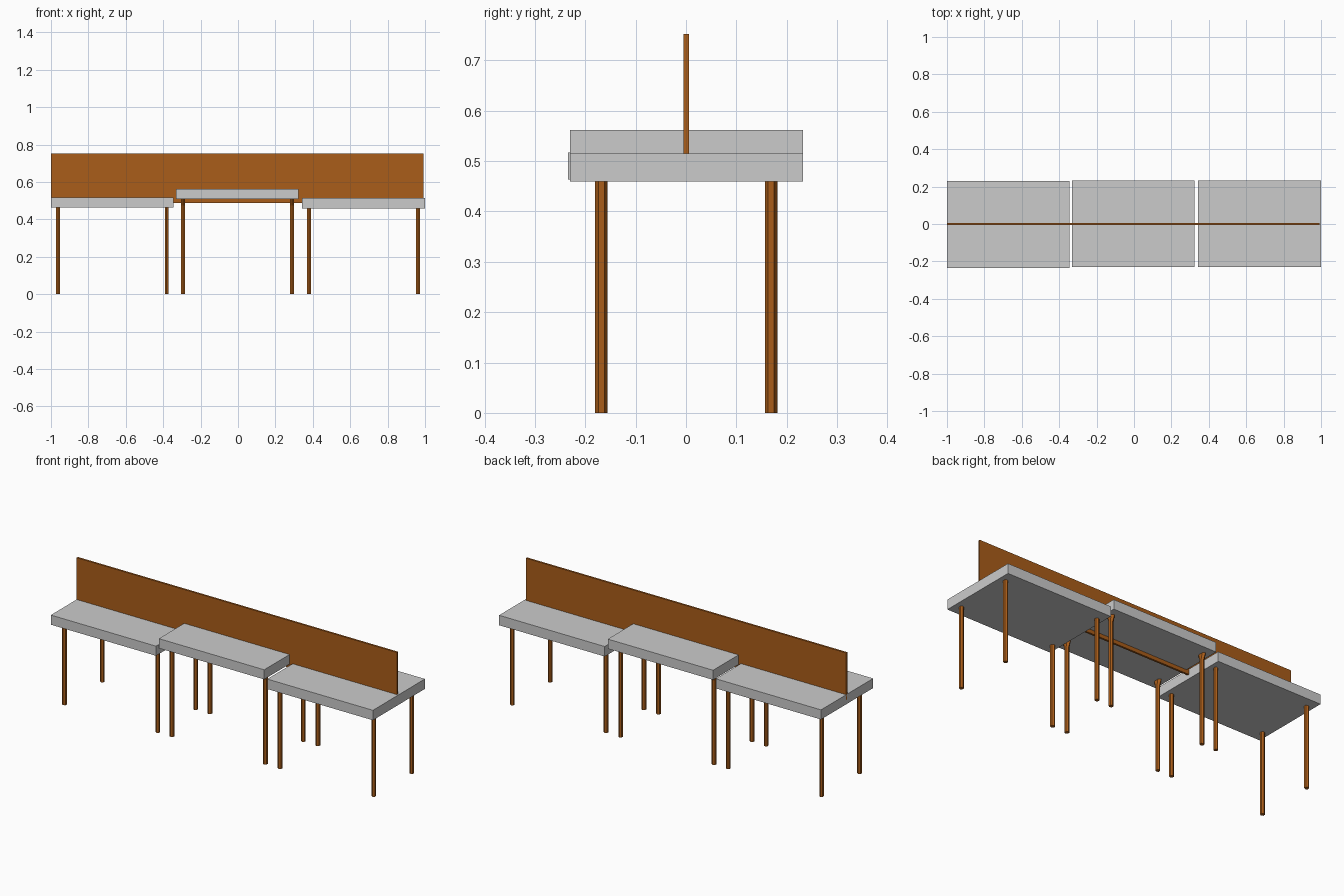
import bpy, bmesh, math

if "Cube" in bpy.data.objects:
    bpy.data.objects.remove(bpy.data.objects["Cube"])

wood = bpy.data.materials.new("wood")
wood.diffuse_color = (0.40, 0.11, 0.01, 1)
wood.use_nodes = True
wood.node_tree.nodes["Principled BSDF"].inputs["Base Color"].default_value = wood.diffuse_color


def finish(name, bm, mat=None):
    bmesh.ops.recalc_face_normals(bm, faces=bm.faces)
    me = bpy.data.meshes.new(name)
    bm.to_mesh(me)
    bm.free()
    ob = bpy.data.objects.new(name, me)
    bpy.context.collection.objects.link(ob)
    if mat:
        me.materials.append(mat)
    return ob


def box(name, x, y, z, mat=None):
    bm = bmesh.new()
    bmesh.ops.create_cube(bm, size=1)
    for v in bm.verts:
        for i, (lo, hi) in enumerate((x, y, z)):
            v.co[i] = lo if v.co[i] < 0 else hi
    return finish(name, bm, mat)


def leg(name, x, y, rings):
    """Hexagonal leg; rings are (height, stretch along y)."""
    bm = bmesh.new()
    r = 0.0122
    loops = []
    for z, sy in rings:
        loops.append([bm.verts.new((x + r * math.sin(k * math.pi / 3),
                                    y + r * sy * math.cos(k * math.pi / 3), z))
                      for k in range(6)])
    for a, b in zip(loops, loops[1:]):
        for k in range(6):
            n = (k + 1) % 6
            bm.faces.new((a[k], a[n], b[n], b[k]))
    bm.faces.new(loops[0])
    bm.faces.new(loops[-1])
    return finish(name, bm, wood)


# three tables: name, slab x range, y range, z range, leg x positions
tables = [
    ("left", (-1.0, -0.346), (-0.234, 0.229), (0.463, 0.517), (-0.962, -0.381)),
    ("middle", (-0.331, 0.324), (-0.23, 0.232), (0.508, 0.562), (-0.293, 0.288)),
    ("right", (0.343, 1.0), (-0.23, 0.232), (0.459, 0.515), (0.379, 0.962)),
]
for name, x, y, z, leg_x in tables:
    box(name + "_table_top", x, y, z)
    # the raised middle table shows the flared heads of its legs
    rings = [(0, 1), (z[0], 1)]
    if name == "middle":
        rings = [(0, 1), (0.475, 1), (z[0], 2.2)]
    for i, px in enumerate(leg_x):
        for side, py in (("front", -0.168), ("back", 0.169)):
            leg(f"{name}_{side}_leg_{i + 1}", px, py, rings)

# long upright divider through the table tops
box("divider_panel", (-1.0, 0.991), (-0.005, 0.006), (0.487, 0.752), wood)
